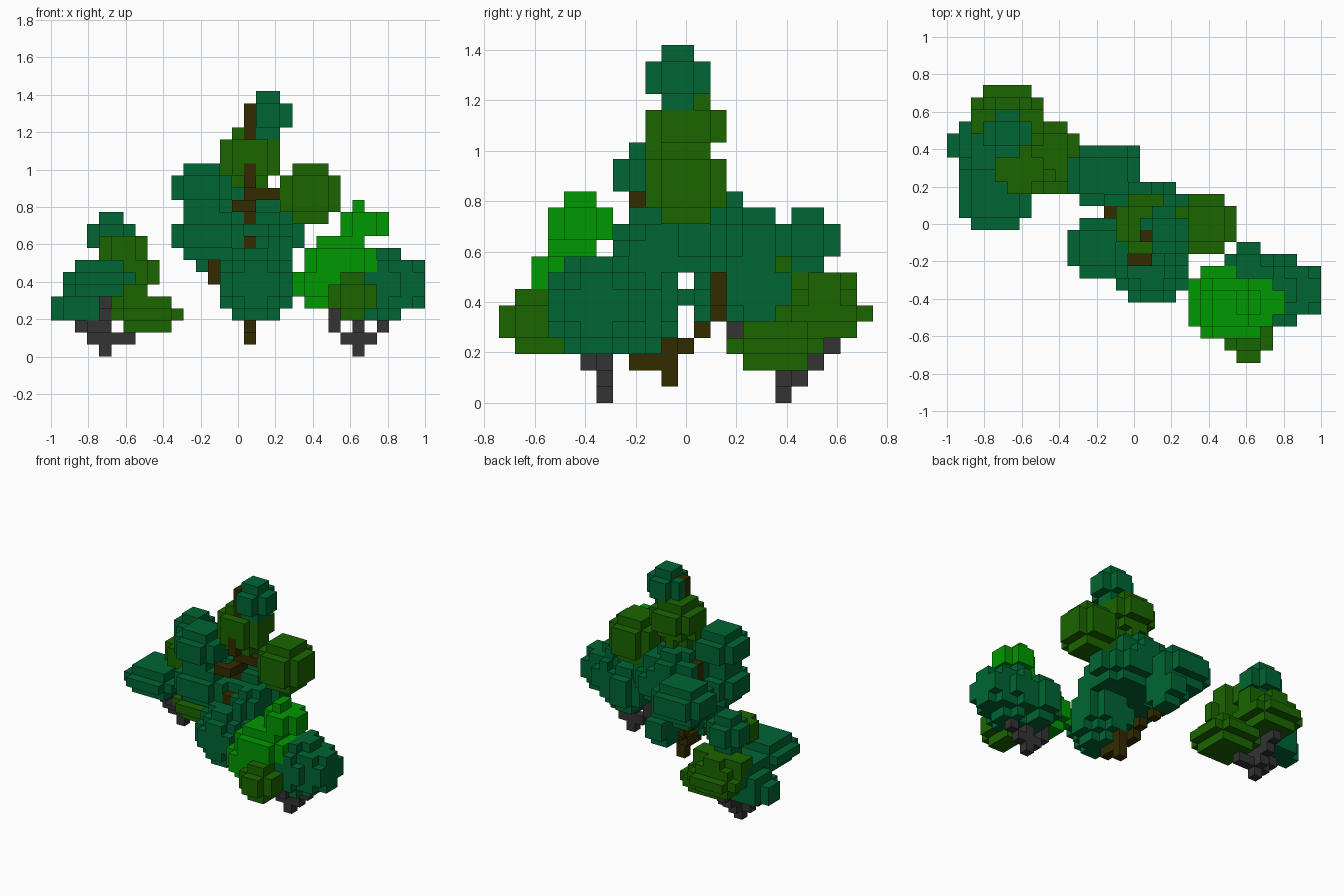
import bpy, bmesh
from mathutils import Vector

if "Cube" in bpy.data.objects:
    bpy.data.objects.remove(bpy.data.objects["Cube"], do_unlink=True)

V = 2 / 31                                   # size of one block
ORIGIN = Vector((-1.0, -11.5 * V, 0.0))      # corner of the block grid


def material(name, rgb):
    lin = [((c / 255 + 0.055) / 1.055) ** 2.4 if c else 0.0 for c in rgb] + [1.0]
    m = bpy.data.materials.new(name)
    m.use_nodes = True
    m.diffuse_color = lin
    m.node_tree.nodes["Principled BSDF"].inputs["Base Color"].default_value = lin
    return m


PINE = material("pine green", (0, 102, 51))
OLIVE = material("olive green", (26, 102, 0))
BRIGHT = material("bright green", (0, 153, 0))
BROWN = material("dark brown", (51, 43, 0))
GREY = material("charcoal bark", (51, 51, 51))

cells = {}      # block index -> part name
parts = {}      # part name -> material


def cells_in(bounds, rounded):
    """Blocks in a box (x0, x1, y0, y1, z0, z1), or in the ellipsoid filling it."""
    lo = [round((bounds[2 * a] - ORIGIN[a]) / V) for a in range(3)]
    hi = [round((bounds[2 * a + 1] - ORIGIN[a]) / V) for a in range(3)]
    for i in range(lo[0], hi[0]):
        for j in range(lo[1], hi[1]):
            for k in range(lo[2], hi[2]):
                d = sum(((c + 0.5 - (l + h) / 2) / ((h - l) / 2)) ** 2
                        for c, l, h in zip((i, j, k), lo, hi))
                if not rounded or d <= 1.02:
                    yield i, j, k


def add(name, mat, boxes, rounded=True):
    """Claim free blocks for a part; earlier parts keep theirs."""
    parts[name] = mat
    for b in boxes:
        for c in cells_in(b, rounded):
            cells.setdefault(c, name)


# Trunks and branches
add("left_trunk", GREY, [
    (-.74, -.68, .35, .42, 0, .32), (-.81, -.55, .35, .42, .065, .13),
    (-.87, -.81, .35, .42, .13, .19), (-.81, -.68, .29, .35, .13, .19),
    (-.74, -.68, .42, .48, .065, .19), (-.74, -.68, .48, .55, .13, .26),
    (-.74, -.68, .55, .61, .19, .26), (-.74, -.68, .16, .23, .26, .32),
    (-.74, -.68, .23, .35, .19, .26)], False)
add("right_trunk", GREY, [
    (.61, .68, -.35, -.29, 0, .26), (.55, .74, -.35, -.29, .065, .13),
    (.48, .55, -.35, -.29, .13, .26), (.74, .81, -.35, -.29, .13, .19),
    (.61, .68, -.42, -.35, .13, .26)], False)
add("middle_trunk", BROWN, [
    (.03, .1, -.1, -.03, .065, .26), (.03, .1, -.1, -.03, .58, 1.355),
    (.03, .1, -.23, -.1, .13, .19),
    (.03, .1, -.23, -.16, .13, .65), (-.03, .1, -.23, -.16, .775, .84),
    (.03, .1, -.16, -.1, .775, .84), (.03, .1, -.16, -.1, .9, 1.03),
    (.1, .23, -.1, -.03, .84, .9),
    (-.03, .03, -.1, .03, .19, .26), (-.03, .03, .03, .1, .26, .32),
    (-.1, -.03, .1, .16, .32, .39), (-.16, -.1, .1, .16, .39, .52),
    (-.16, -.1, .03, .1, .52, .84)], False)

# Left tree foliage
add("left_crown", PINE, [(-.81, -.55, .35, .61, .52, .775)])
add("left_upper_leaves", OLIVE, [(-.74, -.48, .16, .42, .52, .65),
                                 (-.68, -.42, .16, .35, .32, .58)])
add("left_front_leaves", PINE, [(-.94, -.55, -.03, .35, .32, .52)])
add("left_side_leaves", PINE, [(-1, -.68, .29, .55, .19, .32),
                               (-.94, -.61, .29, .61, .26, .45)])
add("left_back_leaves", OLIVE, [(-.87, -.48, .42, .68, .39, .52),
                                (-.87, -.48, .35, .74, .26, .45)])
add("left_low_leaves", OLIVE, [(-.68, -.29, .16, .55, .13, .32)])

# Middle tree foliage
add("middle_crown", PINE, [(.03, .29, -.16, .1, 1.16, 1.42)])
add("middle_upper_leaves", OLIVE, [(-.1, .23, -.16, .16, .97, 1.23),
                                   (-.1, .23, -.16, .1, .9, 1.1)])
add("middle_side_leaves", OLIVE, [(.23, .55, -.16, .16, .71, 1.03)])
add("middle_high_left_leaves", PINE, [(-.36, -.03, -.29, .03, .775, 1.03)])
add("middle_low_left_leaves", PINE, [(-.36, .03, -.29, .03, .52, .775)])
add("middle_back_leaves", PINE, [(-.36, .03, .1, .42, .52, .775),
                                 (-.29, .03, .1, .36, .45, .71),
                                 (-.1, .03, .16, .42, .32, .58)])
add("middle_core_leaves", PINE, [(-.16, .35, -.16, .23, .52, .775),
                                 (-.16, .23, -.1, .23, .58, .9),
                                 (.1, .29, -.29, .03, .45, .71)])
add("middle_front_leaves", PINE, [(-.1, .29, -.42, -.03, .19, .58)])

# Right tree foliage
add("right_crown", BRIGHT, [(.55, .81, -.55, -.29, .65, .775),
                            (.61, .68, -.48, -.35, .775, .84)])
add("right_front_leaves", OLIVE, [(.48, .74, -.74, -.42, .19, .45)])
add("right_inner_leaves", BRIGHT, [(.29, .61, -.61, -.23, .26, .52),
                                   (.36, .74, -.61, -.29, .39, .65)])
add("right_side_leaves", PINE, [(.55, 1, -.55, -.16, .19, .58),
                                (.48, .74, -.42, -.1, .19, .52)])

# Exposed block faces, one mesh per part
AXES = [Vector(a) for a in ((1, 0, 0), (0, 1, 0), (0, 0, 1))]
for name, mat in parts.items():
    bm = bmesh.new()
    for cell, owner in cells.items():
        if owner != name:
            continue
        centre = ORIGIN + (Vector(cell) + Vector((.5, .5, .5))) * V
        for a in range(3):
            for s in (1, -1):
                n = AXES[a] * s
                if tuple(int(c + d) for c, d in zip(cell, n)) in cells:
                    continue
                u, w = AXES[(a + 1) % 3] * s, AXES[(a + 2) % 3]
                bm.faces.new([bm.verts.new(centre + (n + u * p + w * q) * V / 2)
                              for p, q in ((-1, -1), (1, -1), (1, 1), (-1, 1))])
    bmesh.ops.remove_doubles(bm, verts=bm.verts, dist=1e-4)
    mesh = bpy.data.meshes.new(name)
    bm.to_mesh(mesh)
    bm.free()
    mesh.materials.append(mat)
    bpy.context.collection.objects.link(bpy.data.objects.new(name, mesh))
